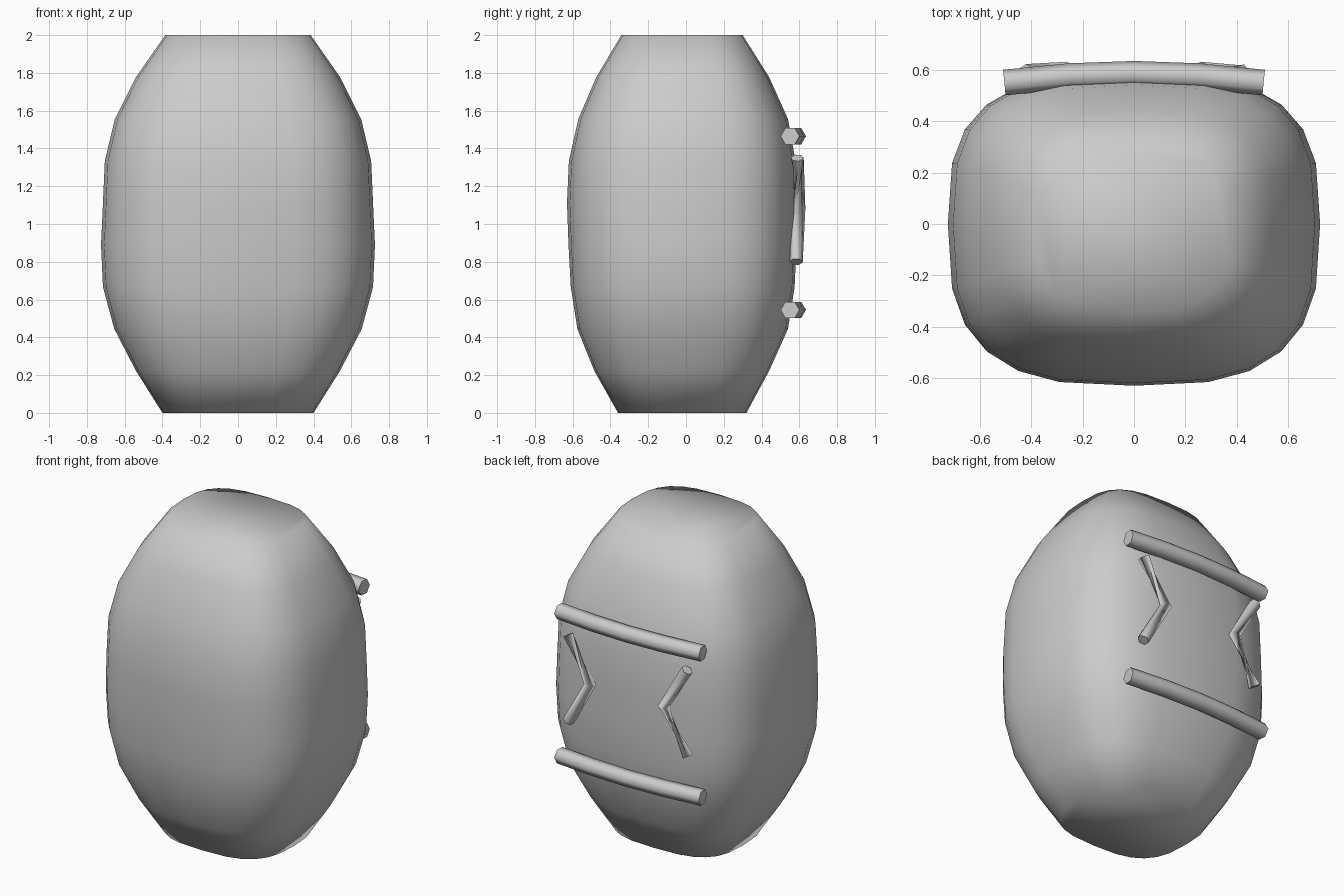
import bpy, bmesh
from math import sin, cos, pi, radians
from mathutils import Vector

if "Cube" in bpy.data.objects:
    bpy.data.objects.remove(bpy.data.objects["Cube"])


def loft(name, rings, flat_caps=True):
    """Skin a list of equal-length rings and close both ends."""
    bm = bmesh.new()
    loops = [[bm.verts.new(p) for p in r] for r in rings]
    n = len(loops[0])
    for a, b in zip(loops, loops[1:]):
        for i in range(n):
            j = (i + 1) % n
            bm.faces.new((a[i], a[j], b[j], b[i])).smooth = True
    for cap in (loops[0][::-1], loops[-1]):
        bm.faces.new(cap).smooth = not flat_caps
    bmesh.ops.recalc_face_normals(bm, faces=bm.faces)
    me = bpy.data.meshes.new(name)
    bm.to_mesh(me)
    bm.free()
    ob = bpy.data.objects.new(name, me)
    bpy.context.collection.objects.link(ob)
    return ob


def tube(name, path, radius, twists=None):
    """Six-sided tube along a path, each ring turned by its twist angle."""
    pts = [Vector(p) for p in path]
    rings = []
    for k, p in enumerate(pts):
        t = (pts[min(k + 1, len(pts) - 1)] - pts[max(k - 1, 0)]).normalized()
        u = Vector((0, 1, 0))
        u = (u - t * u.dot(t)).normalized()
        v = t.cross(u)
        tw = radians(twists[k]) if twists else 0
        rings.append([p + radius * (u * cos(tw + i * pi / 3) + v * sin(tw + i * pi / 3))
                      for i in range(6)])
    return loft(name, rings)


# Barrel body: half width, front depth, back depth at ten even heights
half_width = [.40, .54, .655, .715, .725, .715, .705, .652, .54, .385]
front = [.36, .485, .575, .61, .622, .63, .62, .57, .475, .342]
back = [.32, .44, .54, .575, .585, .585, .58, .54, .44, .30]
SEG, POWER = 24, 2 / 3
body_rings = []
for k, (w, f, b) in enumerate(zip(half_width, front, back)):
    ring = []
    for i in range(SEG):
        s, c = sin(2 * pi * i / SEG), cos(2 * pi * i / SEG)
        x = w * abs(c) ** POWER * (1 if c > 0 else -1)
        y = abs(s) ** POWER * (b if s > 0 else -f)
        ring.append((x, y, 2 * k / 9))
    body_rings.append(ring)
loft("body", body_rings, flat_caps=False)

# Two bowed bars across the back
for name, z in (("lower_bar", .545), ("upper_bar", 1.465)):
    tube(name, [(-.505, .551, z), (-.25, .576, z), (0, .585, z),
                (.25, .576, z), (.505, .551, z)], .05)

# Two chevrons pointing inward, each with one twisted arm
for name, side, twists in (("right_chevron", 1, (0, 0, 165)),
                           ("left_chevron", -1, (165, 0, 0))):
    tube(name, [(side * .42, .583, .80), (side * .26, .597, 1.08),
                (side * .42, .588, 1.35)], .035, twists)
